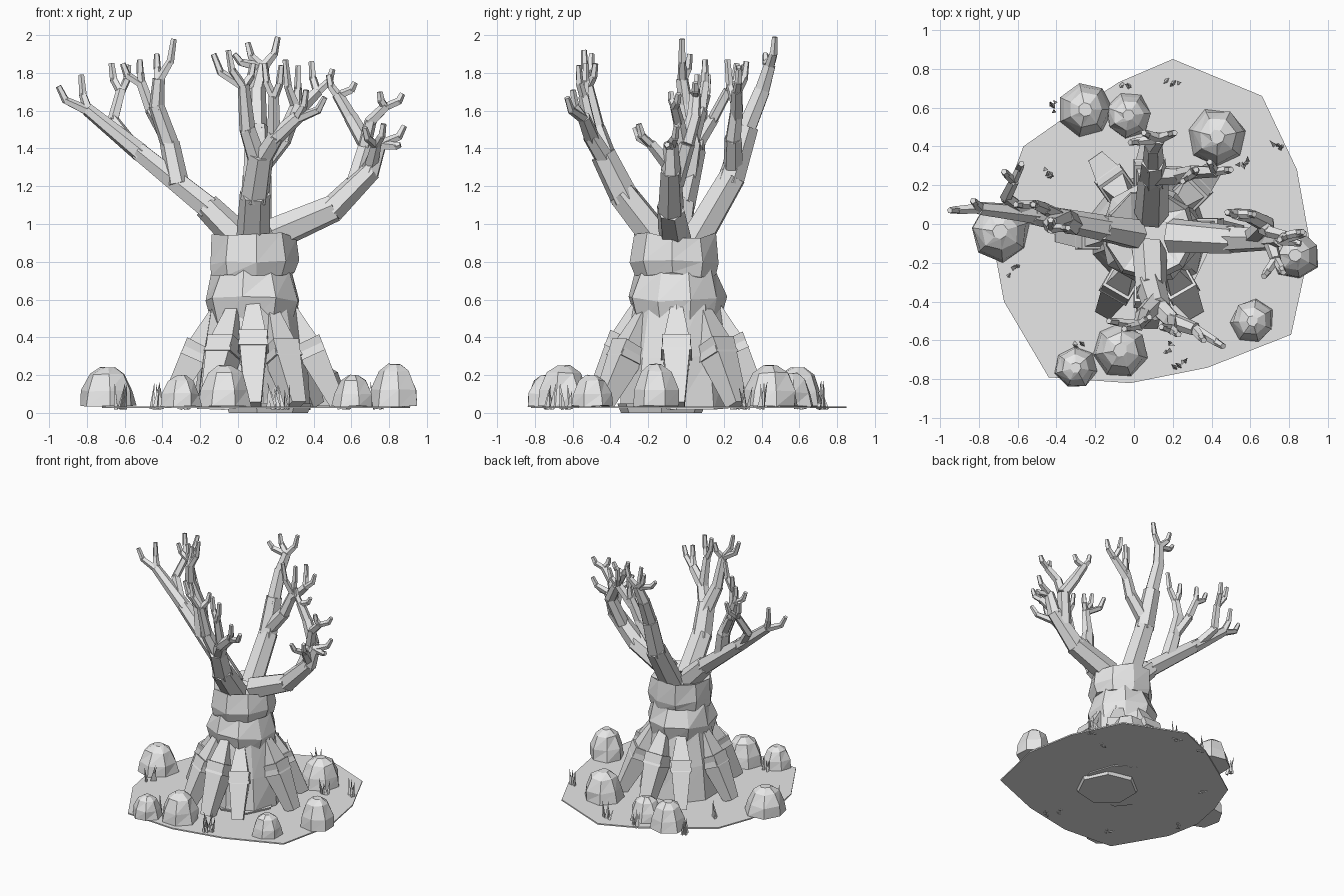
import bpy
import bmesh
import math
import random
from mathutils import Matrix, Vector

random.seed(4)
default_cube = bpy.data.objects.get("Cube")
if default_cube:
    bpy.data.objects.remove(default_cube, do_unlink=True)

grey = bpy.data.materials.new("pale_grey")
grey.use_nodes = True
grey.diffuse_color = (0.8, 0.8, 0.8, 1)
grey.node_tree.nodes["Principled BSDF"].inputs["Base Color"].default_value = grey.diffuse_color

GROUND_TOP = 0.035
TRUNK = Vector((0.08, -0.05, 0))


def finish(name, bm):
    """Turn a bmesh into a flat shaded grey object."""
    bmesh.ops.recalc_face_normals(bm, faces=bm.faces)
    mesh = bpy.data.meshes.new(name)
    bm.to_mesh(mesh)
    bm.free()
    mesh.materials.append(grey)
    obj = bpy.data.objects.new(name, mesh)
    bpy.context.collection.objects.link(obj)
    return obj


def frustum(bm, start, end, r_start, r_end, sides, spin=0.0):
    """Add a closed tapered prism running from start to end."""
    start, end = Vector(start), Vector(end)
    along = end - start
    turn = along.to_track_quat('Z', 'Y').to_matrix().to_4x4()
    place = Matrix.Translation((start + end) / 2) @ turn @ Matrix.Rotation(spin, 4, 'Z')
    made = bmesh.ops.create_cone(bm, cap_ends=True, segments=sides, radius1=r_start,
                                 radius2=r_end, depth=along.length, matrix=place)
    return made["verts"]


def loft(bm, centre, rings, sides, wobble=0.0, z_wobble=0.0, spin=0.0):
    """Skin a stack of (radius, height) rings and cap both ends."""
    loops = []
    for radius, height in rings:
        loop = []
        for i in range(sides):
            a = spin + math.tau * i / sides
            r = radius * (1 + random.uniform(-wobble, wobble))
            z = height + random.uniform(-z_wobble, z_wobble)
            loop.append(bm.verts.new((centre[0] + r * math.cos(a),
                                      centre[1] + r * math.sin(a), z)))
        loops.append(loop)
    for low, high in zip(loops, loops[1:]):
        for i in range(sides):
            j = (i + 1) % sides
            bm.faces.new((low[i], low[j], high[j]))
            bm.faces.new((low[i], high[j], high[i]))
    bm.faces.new(loops[0][::-1])
    bm.faces.new(loops[-1])


# Ground slab with an irregular outline
outline = [(0.2, 0.85), (0.66, 0.66), (0.84, 0.28), (0.91, -0.11), (0.81, -0.57),
           (0.38, -0.74), (-0.02, -0.82), (-0.44, -0.79), (-0.67, -0.4), (-0.72, -0.13),
           (-0.67, 0.13), (-0.57, 0.4), (-0.37, 0.54), (-0.08, 0.73)]
bm = bmesh.new()
base = bm.faces.new([bm.verts.new((x, y, GROUND_TOP - 0.01)) for x, y in outline])
top = bmesh.ops.extrude_face_region(bm, geom=[base])
for v in top["geom"]:
    if isinstance(v, bmesh.types.BMVert):
        v.co.z = GROUND_TOP
finish("ground", bm)

# Trunk: overlapping tiers of bark, dished at the top
tiers = {
    "trunk_base": [(0.31, 0.03), (0.28, 0.3), (0.22, 0.62)],
    "trunk_middle": [(0.22, 0.46), (0.262, 0.6), (0.215, 0.76)],
    "trunk_collar": [(0.225, 0.73), (0.24, 0.8), (0.222, 0.94), (0.1, 0.9)],
}
for i, (name, rings) in enumerate(tiers.items()):
    bm = bmesh.new()
    loft(bm, TRUNK, rings, 9, 0.04, 0.018, i * 0.3)
    finish(name, bm)
bm = bmesh.new()
loft(bm, (0.15, -0.13), [(0.22, 0), (0.24, 0.05)], 7)
finish("trunk_underside", bm)

# Roots: a pointed upper wedge over a tapering foot
for i, degrees in enumerate((0, 45, 90, 125, 180, 240, 270, 300)):
    out = Vector((math.cos(math.radians(degrees)), math.sin(math.radians(degrees)), 0))
    up = Vector((0, 0, 1))
    lift = random.uniform(-0.03, 0.03)
    bm = bmesh.new()
    frustum(bm, TRUNK + out * 0.18 + up * (0.59 + lift), TRUNK + out * 0.31 + up * (0.3 + lift),
            0.035, 0.115, 4, math.pi / 4)
    frustum(bm, TRUNK + out * 0.28 + up * (0.38 + lift), TRUNK + out * 0.45 + up * 0.04,
            0.11, 0.06, 4, math.pi / 4)
    for v in bm.verts:
        v.co.z = max(v.co.z, GROUND_TOP - 0.01)
    finish(f"root_{i + 1}", bm)


def limb(name, r_start, r_end, path, tips=()):
    """Chain of tapered pieces, ending in a fork of short bent twigs."""
    bm = bmesh.new()
    points = [Vector(p) for p in path]
    count = len(points) - 1
    sides = 6 if r_start > 0.05 else 5
    for i in range(count):
        a, b = points[i], points[i + 1]
        ease = (b - a).normalized() * r_end * 0.3
        ra = r_start + (r_end - r_start) * i / count
        rb = r_start + (r_end - r_start) * (i + 1) / count
        frustum(bm, a - ease, b + ease, ra, rb * 1.04, sides, random.random())
    fork = points[-1]
    for tip in map(Vector, tips):
        reach = tip - fork
        knee = fork + reach * 0.5 + Vector((reach.x, reach.y, -reach.length * 0.3)) * 0.25
        frustum(bm, fork - reach * 0.08, knee + reach * 0.04, r_end * 0.85, 0.021, 5)
        frustum(bm, knee, tip, 0.021, 0.016, 5, 0.4)
    finish(name, bm)


# Right-hand side limbs
limb("right_limb", 0.085, 0.034,
     [(0, -.05, .93), (-.16, -.02, 1.09), (-.52, .05, 1.38), (-.79, .08, 1.6)],
     [(-.95, .07, 1.73), (-.83, .12, 1.79)])
limb("right_upright", 0.06, 0.032,
     [(-.32, 0, 1.22), (-.36, .03, 1.42), (-.43, 0, 1.62), (-.42, -.02, 1.76)],
     [(-.34, -.02, 1.98), (-.43, .02, 1.9)])
limb("right_inner_branch", 0.036, 0.026,
     [(-.36, .03, 1.42), (-.46, .08, 1.6), (-.51, .1, 1.74)],
     [(-.52, .1, 1.87), (-.61, .1, 1.85)])
limb("right_outer_branch", 0.036, 0.026,
     [(-.56, .06, 1.42), (-.66, .14, 1.55), (-.62, .22, 1.7)],
     [(-.67, .27, 1.85), (-.58, .31, 1.84)])

# Left-hand side limbs
limb("left_limb", 0.09, 0.036,
     [(.2, -.06, .95), (.5, -.08, 1.08), (.7, -.08, 1.28), (.75, -.08, 1.42)],
     [(.88, -.05, 1.52), (.86, -.1, 1.42)])
limb("left_upright", 0.052, 0.03,
     [(.62, -.06, 1.22), (.68, 0, 1.42), (.6, .04, 1.56), (.53, .05, 1.68)],
     [(.48, .06, 1.79), (.62, .05, 1.75)])
limb("left_outer_branch", 0.038, 0.026,
     [(.67, -.02, 1.42), (.7, -.04, 1.54), (.78, -.06, 1.62)],
     [(.87, -.04, 1.69), (.75, -.08, 1.7)])
limb("left_low_branch", 0.04, 0.028,
     [(.7, -.08, 1.3), (.73, -.18, 1.42)],
     [(.67, -.27, 1.51), (.77, -.25, 1.53)])

# Front limbs
limb("front_limb", 0.09, 0.066,
     [(.08, -.15, .92), (.09, -.33, 1.15), (.12, -.43, 1.35)])
limb("front_upright", 0.058, 0.03,
     [(.11, -.41, 1.32), (.05, -.47, 1.5), (.03, -.52, 1.73)],
     [(-.13, -.5, 1.9), (-.05, -.54, 1.92), (.08, -.48, 1.85)])
limb("front_spread_branch", 0.055, 0.034,
     [(.12, -.42, 1.33), (.2, -.5, 1.46), (.31, -.54, 1.56)],
     [(.46, -.63, 1.67), (.36, -.6, 1.71)])
limb("front_inner_branch", 0.038, 0.028,
     [(.19, -.49, 1.44), (.19, -.54, 1.67)],
     [(.14, -.53, 1.85), (.23, -.57, 1.84)])

# Back limbs
limb("back_limb", 0.088, 0.06,
     [(.09, .06, .93), (.1, .24, 1.24), (.1, .32, 1.5)])
limb("back_upright", 0.056, 0.034,
     [(.1, .31, 1.48), (.1, .4, 1.7), (.13, .44, 1.83)],
     [(.21, .47, 1.99), (.05, .47, 1.96), (-.02, .42, 1.9)])
limb("back_side_branch", 0.055, 0.034,
     [(.1, .25, 1.28), (.24, .25, 1.45), (.31, .27, 1.62)],
     [(.32, .28, 1.84), (.25, .22, 1.87)])
limb("back_outer_branch", 0.038, 0.028,
     [(.3, .27, 1.58), (.42, .27, 1.7)],
     [(.5, .28, 1.82), (.39, .32, 1.86)])

# Rocks: faceted domes (x, y, radius, top)
rocks = [(-.25, .59, .14, .24), (-.03, .56, .12, .21), (.43, .45, .15, .25), (-.69, -.04, .155, .24),
         (.83, -.16, .13, .26), (.61, -.5, .115, .2), (-.07, -.65, .145, .25), (-.3, -.74, .11, .2)]
for i, (x, y, r, height) in enumerate(rocks):
    bm = bmesh.new()
    rise = height - GROUND_TOP
    rings = [(r * wide, GROUND_TOP + rise * part)
             for wide, part in ((0.98, 0), (0.92, 0.4), (0.64, 0.82), (0.25, 1))]
    loft(bm, (x, y), rings, 7, 0.07, 0.004, i)
    finish(f"rock_{i + 1}", bm)

# Grass tufts: leaning three-sided spikes
tufts = [(-.42, .6), (-.05, .73), (.2, .73), (.57, .32), (.73, .38), (-.43, .27),
         (-.63, -.24), (-.28, -.64), (.18, -.63), (.24, -.73)]
for i, (x, y) in enumerate(tufts):
    bm = bmesh.new()
    for blade in range(4):
        foot = Vector((x + random.uniform(-.03, .03), y + random.uniform(-.03, .03), GROUND_TOP - 0.015))
        lean = Vector((random.uniform(-.03, .03), random.uniform(-.03, .03), random.uniform(.09, .15)))
        frustum(bm, foot, foot + lean, 0.014, 0.001, 3, blade)
    finish(f"grass_tuft_{i + 1}", bm)
